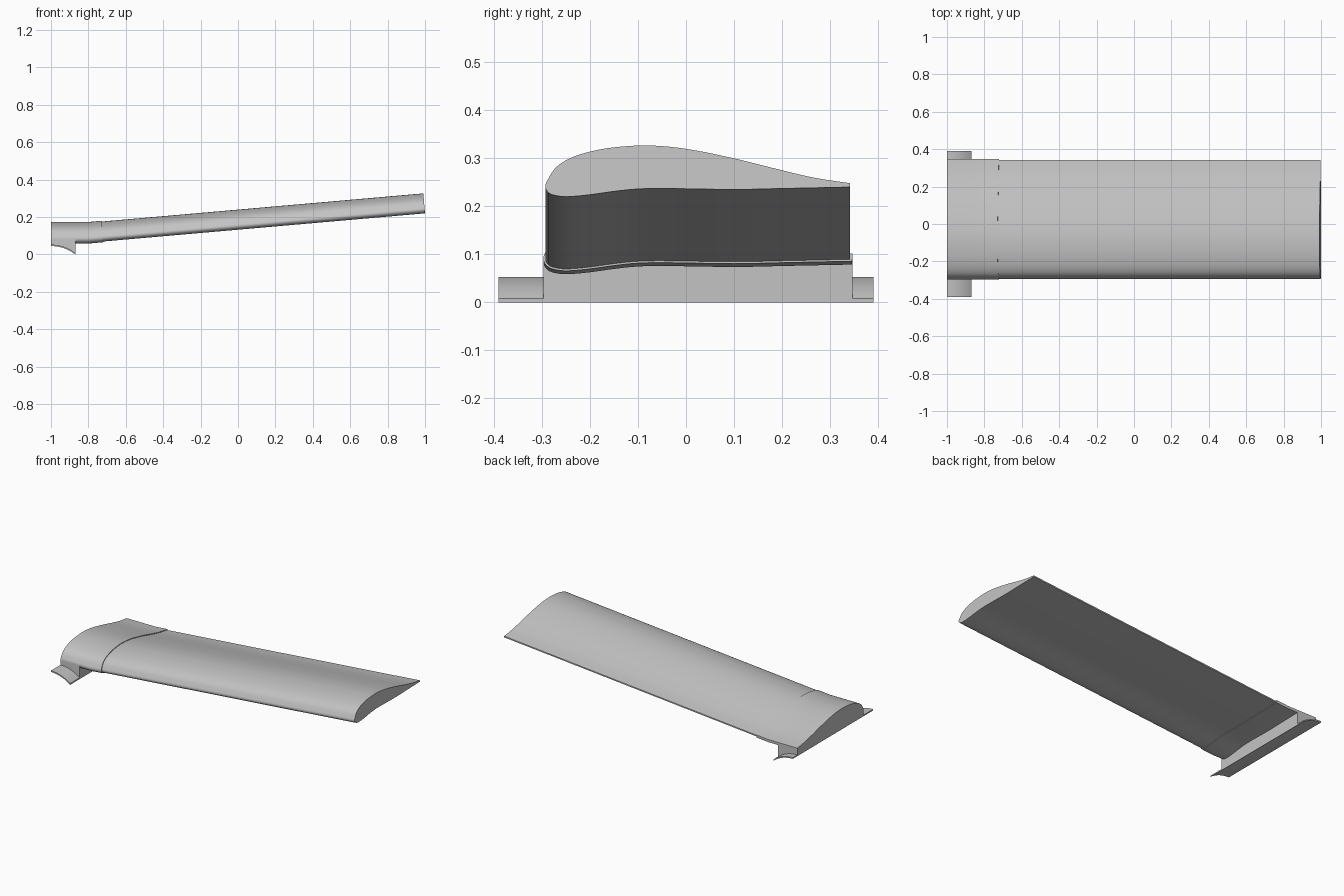
import bpy
import bmesh
from math import cos, sin, radians, sqrt
from mathutils import Vector

default_cube = bpy.data.objects.get("Cube")
if default_cube:
    bpy.data.objects.remove(default_cube, do_unlink=True)

DIHEDRAL = radians(5)
ROOT_X, WALL_X, BEND_X, JOINT_X, TIP_X = -1.0, -0.87, -0.8, -0.72, 1.0
TIP_Z = 0.22
SKIN = 0.004

# One plain grey for the whole model
grey = bpy.data.materials.new("plain grey")
grey.use_nodes = True
colour = (0.55, 0.55, 0.55, 1)
grey.diffuse_color = colour
grey.node_tree.nodes["Principled BSDF"].inputs["Base Color"].default_value = colour


def smooth_curve(points, steps=4):
    """Catmull-Rom curve through an open list of 2D points."""
    pts = [Vector(p) for p in points]
    ext = [2 * pts[0] - pts[1]] + pts + [2 * pts[-1] - pts[-2]]
    out = []
    for a, b, c, d in zip(ext, ext[1:], ext[2:], ext[3:]):
        for i in range(steps):
            t = i / steps
            out.append(0.5 * (2 * b + (c - a) * t + (2 * a - 5 * b + 4 * c - d) * t * t
                              + (3 * b - a - 3 * c + d) * t ** 3))
    return out + [pts[-1]]


def grow(profile, distance):
    """Push an open profile outwards along its normals."""
    out = []
    last = len(profile) - 1
    for i, p in enumerate(profile):
        along = (profile[min(i + 1, last)] - profile[max(i - 1, 0)]).normalized()
        out.append(p + distance * Vector((along.y, -along.x)))
    out[0].x += distance
    out[-1].x += distance
    return out


def section(profile, x, z, tilt=0.0):
    """Place a profile across the span, leaning with the dihedral."""
    return [(x - p.y * sin(tilt), p.x, z + p.y * cos(tilt)) for p in profile]


def loft(name, sections, cap_start=True, cap_end=True):
    bm = bmesh.new()
    rings = [[bm.verts.new(co) for co in ring] for ring in sections]
    count = len(rings[0])
    for a, b in zip(rings, rings[1:]):
        for i in range(count):
            j = (i + 1) % count
            bm.faces.new((a[i], a[j], b[j], b[i]))
    if cap_start:
        bm.faces.new(rings[0])
    if cap_end:
        bm.faces.new(rings[-1][::-1])
    bmesh.ops.recalc_face_normals(bm, faces=bm.faces)
    mesh = bpy.data.meshes.new(name)
    bm.to_mesh(mesh)
    bm.free()
    mesh.materials.append(grey)
    obj = bpy.data.objects.new(name, mesh)
    bpy.context.collection.objects.link(obj)
    bpy.ops.object.select_all(action="DESELECT")
    obj.select_set(True)
    bpy.context.view_layer.objects.active = obj
    bpy.ops.object.shade_smooth_by_angle(angle=radians(30))
    return obj


# Airfoil from the upper trailing edge, round the nose, to the lower trailing edge
airfoil = smooth_curve([
    (.342, .028), (.27, .039), (.2, .055), (.1, .08), (0, .1), (-.08, .107),
    (-.15, .103), (-.2, .094), (-.24, .081), (-.27, .062), (-.287, .037),
    (-.293, .021), (-.286, .008), (-.27, .002), (-.245, 0), (-.2, .004),
    (-.15, .011), (-.1, .016), (-.04, .017), (.1, .015), (.2, .017), (.342, .02)])
sleeve = grow(airfoil, -SKIN)
if min(p.x for p in sleeve) > min(p.x for p in airfoil):
    sleeve = grow(airfoil, SKIN)


def wing_z(x):
    return TIP_Z - (TIP_X - x) * sin(DIHEDRAL) / cos(DIHEDRAL)


# Main panel, seated just inside the root sleeve
loft("wing_panel", [section(airfoil, x, wing_z(x), DIHEDRAL)
                    for x in (JOINT_X - 0.02, TIP_X)])

# Root sleeve, level at first and then bent up to the dihedral
flat_z = wing_z(BEND_X)
loft("root_sleeve", [section(sleeve, WALL_X, flat_z),
                     section(sleeve, BEND_X, flat_z, DIHEDRAL / 2),
                     section(sleeve, JOINT_X, wing_z(JOINT_X), DIHEDRAL)],
     cap_start=False)


# Saddle curve that fits over a round body
def saddle_z(x):
    radius = 0.21
    return sqrt(radius ** 2 - (x - ROOT_X) ** 2) - radius + 0.053


stations = [ROOT_X + (WALL_X - ROOT_X) * i / 12 for i in range(13)]

# Root block: upper airfoil with straight walls down to the saddle
nose = min(range(len(sleeve)), key=lambda i: sleeve[i].x)
upper = sleeve[:nose + 1]
block = []
for x in stations:
    floor = saddle_z(x) - SKIN
    block.append(section(upper, x, flat_z)
                 + [(x, upper[-1].x, floor), (x, upper[0].x, floor)])
loft("root_block", block)

# Thin curved mounting flange under the block
HALF, THICK = 0.39, 0.008
loft("saddle_flange", [[(x, -HALF, saddle_z(x)), (x, HALF, saddle_z(x)),
                        (x, HALF, saddle_z(x) - THICK), (x, -HALF, saddle_z(x) - THICK)]
                       for x in stations])
